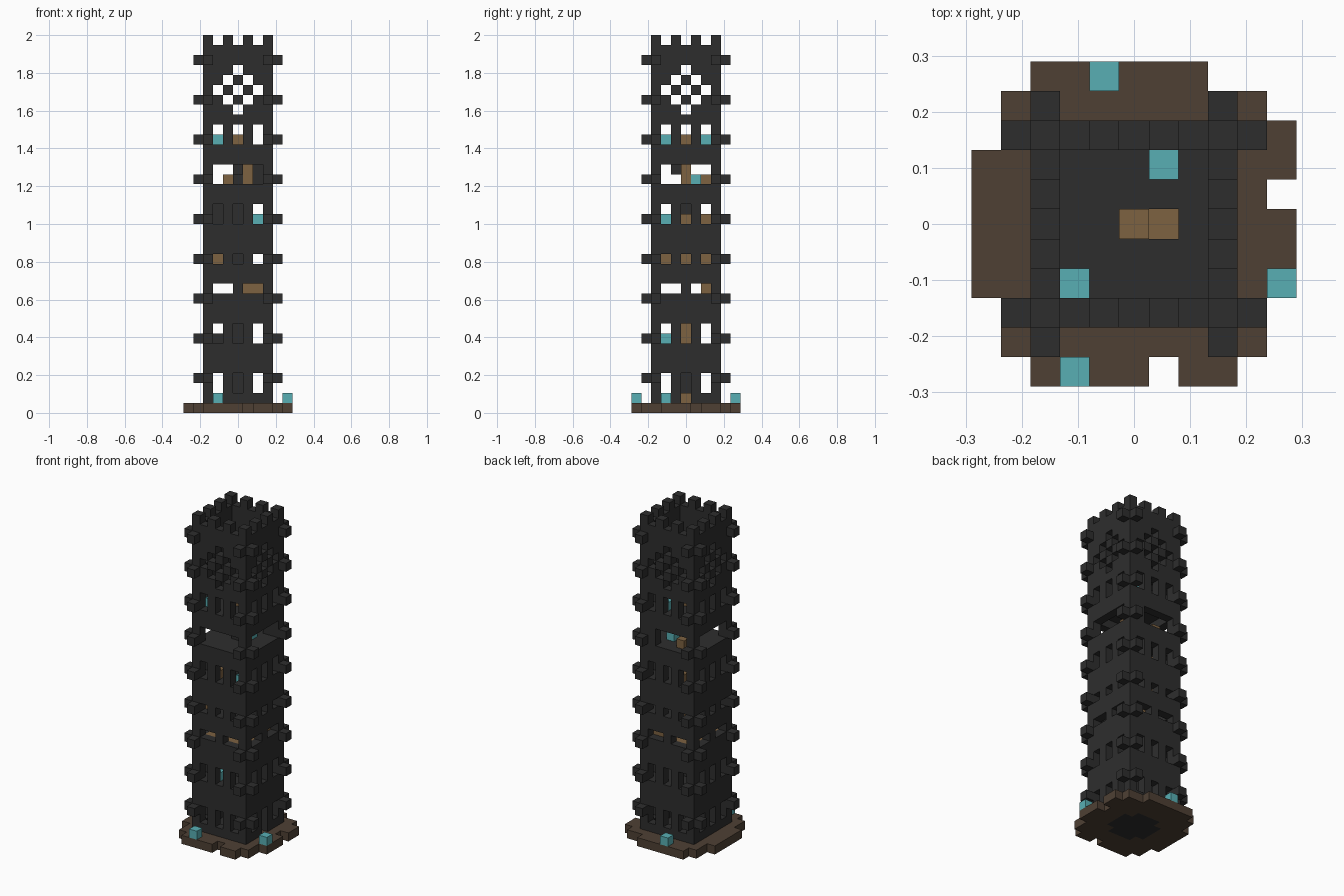
import bpy, bmesh
from mathutils import Vector

cube = bpy.data.objects.get("Cube")
if cube:
    bpy.data.objects.remove(cube, do_unlink=True)

UNIT = 2 / 38          # block size
TOP = 37               # topmost layer
AXES = [Vector(a) for a in ((1, 0, 0), (0, 1, 0), (0, 0, 1))]


def material(name, rgb):
    m = bpy.data.materials.new(name)
    m.use_nodes = True
    m.diffuse_color = (*rgb, 1)
    m.node_tree.nodes["Principled BSDF"].inputs["Base Color"].default_value = (*rgb, 1)
    return m


stone = material("dark stone", (0.027, 0.027, 0.027))
earth = material("dark earth", (0.077, 0.051, 0.034))
wood = material("wood", (0.205, 0.122, 0.053))
crystal = material("teal lamp", (0.098, 0.43, 0.456))


def blocks(name, cells, mat):
    """Joined block mesh with only its outer faces."""
    cells = set(cells)
    bm = bmesh.new()
    for cell in cells:
        c = Vector(cell) + Vector((0, 0, 0.5))
        for i, axis in enumerate(AXES):
            for side in (1, -1):
                n = axis * side
                if tuple(int(v) for v in Vector(cell) + n) in cells:
                    continue
                u = AXES[(i + 1) % 3]
                w = n.cross(u)
                bm.faces.new([bm.verts.new((c + (n + u * a + w * b) / 2) * UNIT)
                              for a, b in ((-1, -1), (1, -1), (1, 1), (-1, 1))])
    bmesh.ops.remove_doubles(bm, verts=bm.verts, dist=UNIT / 100)
    mesh = bpy.data.meshes.new(name)
    bm.to_mesh(mesh)
    bm.free()
    mesh.materials.append(mat)
    obj = bpy.data.objects.new(name, mesh)
    bpy.context.collection.objects.link(obj)
    return obj


def square(r, z):
    return {(x, y, z) for x in range(-r, r + 1) for y in range(-r, r + 1)}


def ring(r, z):
    return square(r, z) - square(r - 1, z)


def on_sides(t, z):
    """The same wall position on all four sides."""
    return {(t, -3, z), (t, 3, z), (-3, t, z), (3, t, z)}


# Ground slab with ragged edges and a stone core
core = square(2, 0) - {(x, y, 0) for x in (-2, 2) for y in (-2, 2)}
slab = square(4, 0)
slab |= {(x, -5, 0) for x in range(-3, 4) if x != 1}
slab |= {(x, 5, 0) for x in range(-3, 3)}
slab |= {(-5, y, 0) for y in range(-2, 3)}
slab |= {(5, y, 0) for y in range(-2, 4) if y != 1}
blocks("ground_slab", slab - core, earth)
blocks("slab_core", core, stone)

# Hollow tower wall
wall = set().union(*(ring(3, z) for z in range(1, TOP)))
for t in (-3, -1, 1, 3):
    wall |= on_sides(t, TOP)

# Windows: layer -> positions along each side
trio, pairs, wide = (-2, 0, 2), (-2, -1, 1, 2), range(-2, 3)
openings = {2: trio, 3: trio, 7: trio, 8: trio, 12: pairs, 15: trio,
            19: trio, 20: trio, 23: wide, 24: wide, 27: trio, 28: trio}
for z, places in openings.items():
    for t in places:
        wall -= on_sides(t, z)
wall -= {(3, 0, 1)}
wall |= {(2, 3, 23), (2, 3, 24)}

# Diamond lattice near the top
for t in range(-2, 3):
    for dz in range(-2, 3):
        if abs(t) + abs(dz) == 2 or (t, dz) == (0, 0):
            wall -= on_sides(t, 32 + dz)
blocks("tower_wall", wall, stone)

# Paired corner studs on every fourth layer
studs = set()
for z in range(3, 36, 4):
    for s in (-1, 1):
        for q in (-1, 1):
            studs |= {(4 * s, 3 * q, z), (3 * s, 4 * q, z)}
blocks("corner_studs", studs, stone)

# Floors, central column and dark furniture
floors = set().union(*(square(2, z) for z in (6, 14, 18, 22, 26)))
floors -= {(1, 0, 26)}
blocks("floors", floors, stone)
blocks("central_column", {(0, 0, z) for z in range(1, 26)}, stone)
blocks("inner_blocks", {(-2, -1, 7), (-2, 1, 19), (-2, 1, 20), (0, -1, 24)}, stone)

# Wooden floor, ladder and furniture
blocks("wooden_floor", square(2, 11) - {(0, 0, 11)}, wood)
blocks("ladder", {(1, 0, z) for z in (1, 7, 8, 15, 19, 23, 24)}, wood)
blocks("furniture", {(1, 2, 12), (2, 2, 12), (-2, -2, 15), (-1, 2, 15),
                     (-1, 2, 19), (-1, -2, 19), (-1, 2, 23), (0, 0, 27)}, wood)

# Lamps outside on the slab and inside the rooms
blocks("outer_lamps", {(-2, -5, 1), (-1, 5, 1), (5, -2, 1)}, crystal)
blocks("room_lamps", {(-1, -2, 7), (2, -2, 19), (1, 1, 23),
                      (-2, -2, 27), (1, 2, 27)}, crystal)
